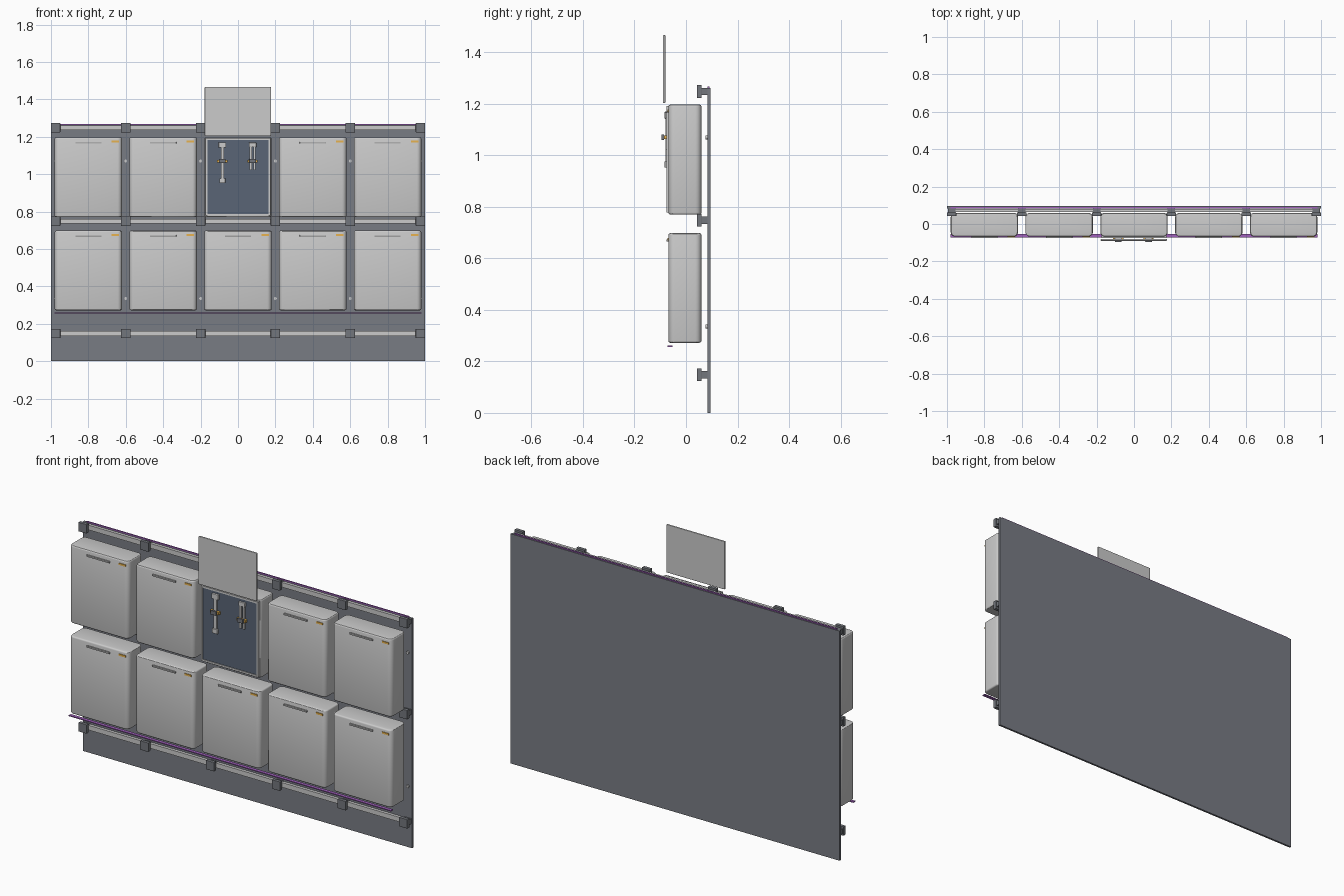
import bpy, bmesh

if "Cube" in bpy.data.objects:
    bpy.data.objects.remove(bpy.data.objects["Cube"])


def mat(name, c):
    m = bpy.data.materials.new(name)
    m.diffuse_color = (*c, 1)
    m.use_nodes = True
    m.node_tree.nodes["Principled BSDF"].inputs["Base Color"].default_value = m.diffuse_color
    return m


PANEL = mat("panel_grey", (0.19, 0.20, 0.23))
DARK = mat("bracket_grey", (0.17, 0.18, 0.20))
INNER = mat("interior_slate", (0.10, 0.13, 0.18))
PURPLE = mat("purple_strip", (0.35, 0.12, 0.5))
ORANGE = mat("orange", (0.8, 0.45, 0.08))
SLOT = mat("handle_grey", (0.45, 0.45, 0.45))


def finish(name, bm, m=None, smooth=False):
    me = bpy.data.meshes.new(name)
    bm.to_mesh(me)
    bm.free()
    ob = bpy.data.objects.new(name, me)
    bpy.context.collection.objects.link(ob)
    if m:
        me.materials.append(m)
    if smooth:
        bpy.ops.object.select_all(action='DESELECT')
        ob.select_set(True)
        bpy.context.view_layer.objects.active = ob
        bpy.ops.object.shade_smooth_by_angle()
    return ob


def box_bm(x, y, z):
    # each argument is a (min, max) pair
    bm = bmesh.new()
    bmesh.ops.create_cube(bm, size=1)
    for v in bm.verts:
        v.co = [a[0] if c < 0 else a[1] for c, a in zip(v.co, (x, y, z))]
    return bm


def box(name, x, y, z, m=None, bevel=0.0):
    bm = box_bm(x, y, z)
    if bevel:
        bmesh.ops.bevel(bm, geom=bm.edges[:], offset=bevel, segments=2, profile=0.5, affect='EDGES')
    return finish(name, bm, m)


def cyl(name, x, z, r, y0, y1, m=None):
    bm = bmesh.new()
    bmesh.ops.create_cone(bm, cap_ends=True, segments=16, radius1=r, radius2=r, depth=y1 - y0)
    for v in bm.verts:
        v.co = (x + v.co.x, (y0 + y1) / 2 + v.co.z, z - v.co.y)
    bmesh.ops.recalc_face_normals(bm, faces=bm.faces[:])
    return finish(name, bm, m, True)


def locker(name, cx, z0, z1):
    bm = box_bm((cx - 0.18, cx + 0.18), (-0.068, 0.06), (z0, z1))
    up = [e for e in bm.edges if abs(e.verts[0].co.z - e.verts[1].co.z) > 0.1]
    bmesh.ops.bevel(bm, geom=up, offset=0.024, segments=5, profile=0.5, affect='EDGES')
    rim = [e for e in bm.edges if abs(e.verts[0].co.z - e.verts[1].co.z) < 0.001]
    bmesh.ops.bevel(bm, geom=rim, offset=0.008, segments=3, profile=0.5, affect='EDGES')
    return finish(name, bm, None, True)


# wall panel and purple edge strips
box("back_panel", (-1, 1), (0.084, 0.095), (0, 1.262), PANEL)
box("top_strip", (-0.98, 0.98), (0.084, 0.091), (1.262, 1.268), PURPLE)
box("lower_strip", (-0.98, 0.98), (-0.071, -0.053), (0.256, 0.261), PURPLE)

# rails with brackets
posts = (-0.975, -0.6, -0.2, 0.2, 0.6, 0.975)
for z in (0.148, 0.748, 1.248):
    box("rail", (-0.99, 0.99), (0.064, 0.08), (z - 0.013, z + 0.013))
    for x in posts:
        box("bracket_head", (x - 0.025, x + 0.025), (0.042, 0.061), (z - 0.025, z + 0.025), DARK, 0.002)
        box("bracket_stem", (x - 0.02, x + 0.02), (0.06, 0.086), (z - 0.014, z + 0.014), DARK)

# panel bolts
for x in posts:
    for z in (0.335, 1.07):
        cyl("panel_bolt", x, z, 0.008, 0.076, 0.086)

# lockers in two rows, with handle and tag on every closed one
for z0, z1 in ((0.272, 0.698), (0.77, 1.197)):
    for i in range(5):
        x = 0.4 * (i - 2)
        locker("locker", x, z0, z1)
        if i == 2 and z0 > 0.5:
            continue
        box("locker_handle", (x - 0.07, x + 0.07), (-0.076, -0.067), (z1 - 0.033, z1 - 0.024), SLOT, 0.001)
        box("locker_tag", (x + 0.125, x + 0.165), (-0.072, -0.067), (z1 - 0.028, z1 - 0.018), ORANGE)

# open locker: interior, frame and raised lid
box("locker_interior", (-0.168, 0.168), (-0.0705, -0.06), (0.786, 1.186), INNER)
for s in (-1, 1):
    a, b = sorted((s * 0.164, s * 0.174))
    box("frame_side", (a, b), (-0.075, -0.05), (0.778, 1.192))
for z in (0.778, 1.182):
    box("frame_rail", (-0.164, 0.164), (-0.075, -0.05), (z, z + 0.01))
box("raised_lid", (-0.178, 0.176), (-0.09, -0.08), (1.203, 1.467), None, 0.003)

# wrench with two heads
box("wrench_shaft", (-0.092, -0.076), (-0.08, -0.071), (0.97, 1.15))
box("wrench_head", (-0.103, -0.063), (-0.083, -0.07), (1.142, 1.17), None, 0.002)
box("wrench_foot", (-0.1, -0.068), (-0.083, -0.07), (0.953, 0.978), None, 0.002)

# pliers
for s in (-1, 1):
    x = 0.078 + s * 0.01
    box("pliers_leg", (x - 0.006, x + 0.006), (-0.08, -0.071), (1.022, 1.155))
box("pliers_head", (0.058, 0.098), (-0.082, -0.07), (1.145, 1.168), None, 0.002)

# tool clips
for x in (-0.084, 0.078):
    box("tool_clip", (x - 0.027, x + 0.027), (-0.086, -0.07), (1.063, 1.077), ORANGE)
    box("clip_latch", (x - 0.018, x + 0.018), (-0.096, -0.085), (1.06, 1.082), DARK, 0.002)
